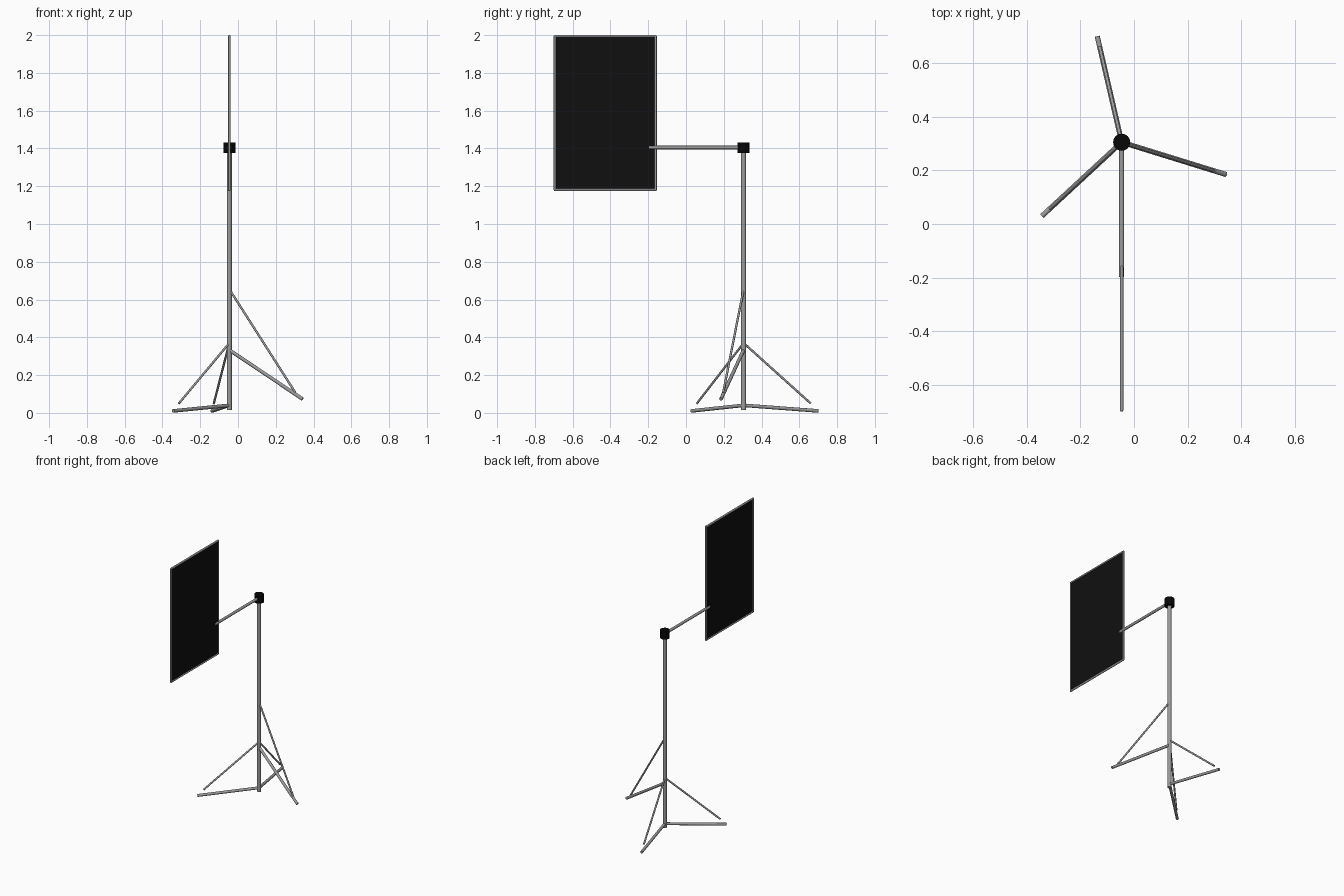
import bpy
from mathutils import Vector

cube = bpy.data.objects.get("Cube")
if cube:
    bpy.data.objects.remove(cube, do_unlink=True)


def material(name, rgb, rough=0.6):
    m = bpy.data.materials.new(name)
    m.use_nodes = True
    m.diffuse_color = (*rgb, 1)
    bsdf = m.node_tree.nodes["Principled BSDF"]
    bsdf.inputs["Base Color"].default_value = (*rgb, 1)
    bsdf.inputs["Roughness"].default_value = rough
    return m


METAL = material("grey metal", (0.33, 0.33, 0.34))
CLOTH = material("black cloth", (0.005, 0.005, 0.005))
RUBBER = material("black knob", (0.002, 0.002, 0.002))


def rod(name, start, end, radius, mat=METAL, sides=16):
    """Capped cylinder running between two points."""
    a, b = Vector(start), Vector(end)
    bpy.ops.mesh.primitive_cylinder_add(
        vertices=sides, radius=radius, depth=(b - a).length, location=(a + b) / 2)
    ob = bpy.context.object
    ob.name = name
    ob.rotation_euler = (b - a).to_track_quat("Z", "Y").to_euler()
    ob.data.materials.append(mat)
    bpy.ops.object.shade_smooth_by_angle()
    return ob


X, Y = -0.046, 0.305       # stand axis
ARM_Z = 1.405

# Upright pole, clamp knob and horizontal arm
rod("pole", (X, Y, 0.015), (X, Y, 1.4), 0.0135)
rod("clamp_knob", (X, Y, 1.376), (X, Y, 1.432), 0.032, RUBBER)
rod("arm", (X, Y, ARM_Z), (X, -0.197, ARM_Z), 0.0095)

# Tripod legs: name, foot position, hub height, brace height, brace foot height
legs = [
    ("left", (0.342, 0.185, 0.073), 0.333, 0.655, 0.108),
    ("right", (-0.343, 0.03, 0.0105), 0.04, 0.37, 0.05),
    ("back", (-0.137, 0.7, 0.0105), 0.04, 0.37, 0.05),
]
for name, foot, hub, brace_top, brace_foot in legs:
    rod(name + "_leg", (X, Y, hub), foot, 0.0095)
    low = Vector((X, Y, 0)).lerp(Vector(foot), 0.9)
    low.z = brace_foot
    rod(name + "_brace", (X, Y, brace_top), low, 0.006)

# Flag panel: thin cloth sheet inside a tubular frame
y0, y1, z0, z1 = -0.694, -0.161, 1.181, 1.994
bpy.ops.mesh.primitive_cube_add(size=1, location=(X, (y0 + y1) / 2, (z0 + z1) / 2))
panel = bpy.context.object
panel.name = "flag_panel"
panel.scale = (0.004, y1 - y0, z1 - z0)
panel.data.materials.append(CLOTH)

corners = [(X, y0, z0), (X, y1, z0), (X, y1, z1), (X, y0, z1)]
for i, side in enumerate(("bottom", "inner", "top", "outer")):
    rod("frame_" + side, corners[i], corners[(i + 1) % 4], 0.0062)
for i, corner in enumerate(corners):
    bpy.ops.mesh.primitive_uv_sphere_add(
        segments=12, ring_count=8, radius=0.0062, location=corner)
    joint = bpy.context.object
    joint.name = f"frame_corner_{i + 1}"
    joint.data.materials.append(METAL)
    bpy.ops.object.shade_smooth_by_angle()
